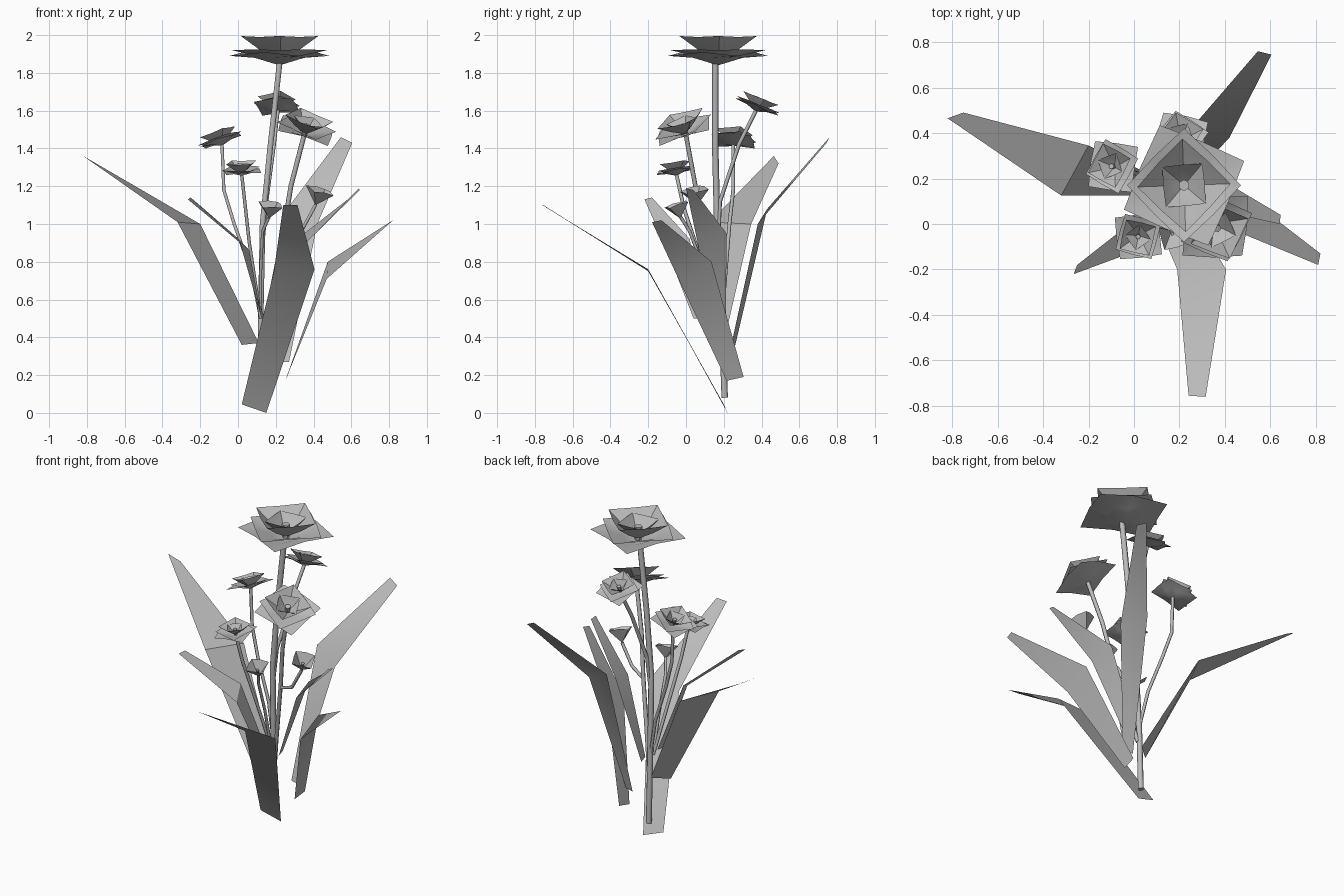
import bpy
import bmesh
import math
from mathutils import Vector

cube = bpy.data.objects.get("Cube")
if cube:
    bpy.data.objects.remove(cube, do_unlink=True)

# Single flat colour shared by the whole plant
grey = bpy.data.materials.new("plain_grey")
grey.use_nodes = True
grey.diffuse_color = (0.5, 0.5, 0.5, 1)
grey.node_tree.nodes["Principled BSDF"].inputs["Base Color"].default_value = grey.diffuse_color


def finish(name, bm, angle):
    """Turn a bmesh into a named, shaded object."""
    mesh = bpy.data.meshes.new(name)
    bm.to_mesh(mesh)
    bm.free()
    mesh.materials.append(grey)
    obj = bpy.data.objects.new(name, mesh)
    bpy.context.collection.objects.link(obj)
    bpy.ops.object.select_all(action="DESELECT")
    obj.select_set(True)
    bpy.context.view_layer.objects.active = obj
    bpy.ops.object.shade_smooth_by_angle(angle=math.radians(angle))
    return obj


def leaf(name, base, bend, tip):
    """Folded blade; each argument is the pair of edge points at that level."""
    bm = bmesh.new()
    rows = [[bm.verts.new(p) for p in pair] for pair in (base, bend, tip)]
    for low, high in zip(rows, rows[1:]):
        bm.faces.new((low[0], low[1], high[1], high[0]))
    finish(name, bm, 30)


def stem(name, radius, *points):
    """Thin round tube through the given points."""
    curve = bpy.data.curves.new(name, "CURVE")
    curve.dimensions = "3D"
    curve.bevel_depth = radius
    curve.bevel_resolution = 1
    curve.use_fill_caps = True
    spline = curve.splines.new("POLY")
    spline.points.add(len(points) - 1)
    for target, p in zip(spline.points, points):
        target.co = (*p, 1)
        target.radius = 1
    curve.materials.append(grey)
    bpy.context.collection.objects.link(bpy.data.objects.new(name, curve))


def petal_layer(bm, radius, turn, z_base, z_half, z_mid, z_corner):
    """Square dish: a centre point, a half-way ring and a square rim."""
    centre = bm.verts.new((0, 0, z_base))
    rings = []
    for part in (0.5, 1):
        ring = []
        for i in range(8):
            corner = i % 2 == 0
            a = math.radians(turn) + i * math.pi / 4
            r = radius * part * (1 if corner else 0.73)
            z = z_half if part < 1 else (z_corner if corner else z_mid)
            ring.append(bm.verts.new((r * math.cos(a), r * math.sin(a), z)))
        rings.append(ring)
    inner, outer = rings
    for i in range(8):
        j = (i + 1) % 8
        bm.faces.new((centre, inner[i], inner[j]))
        bm.faces.new((inner[i], outer[i], outer[j], inner[j]))


def place(obj, position, axis, size, spin=0):
    obj.location = position
    obj.scale = (size, size, size)
    turn = Vector((0, 0, 1)).rotation_difference(Vector(axis))
    obj.rotation_euler = (turn.to_matrix().to_4x4()).to_euler()
    obj.rotation_euler.rotate_axis("Z", math.radians(spin))


def pistil(bm, height):
    made = bmesh.ops.create_cone(bm, cap_ends=True, segments=6, radius1=0.02,
                                 radius2=0.025, depth=height)
    bmesh.ops.translate(bm, verts=made["verts"], vec=(0, 0, height / 2))


def flower(name, position, axis, size, spin=0):
    """Open bloom: two spread skirts, a cup, a small inner cup and a pistil."""
    bm = bmesh.new()
    petal_layer(bm, 0.285, 22, -0.01, 0.03, 0.06, 0.04)
    petal_layer(bm, 0.25, 0, 0, 0.04, 0.075, 0.07)
    petal_layer(bm, 0.205, 2, 0.01, 0.07, 0.14, 0.145)
    petal_layer(bm, 0.125, 50, 0.02, 0.06, 0.12, 0.12)
    pistil(bm, 0.09)
    place(finish(name, bm, 50), position, axis, size, spin)


def bud(name, position, axis, size, spin=0):
    """Half-open bud: one deep square cup with a pistil."""
    bm = bmesh.new()
    petal_layer(bm, 0.22, 45, 0, 0.11, 0.24, 0.22)
    pistil(bm, 0.14)
    place(finish(name, bm, 50), position, axis, size, spin)


# Leaves
leaf("left_back_leaf",
     ((0.02, 0.125, 0.36), (0.11, 0.2, 0.37)),
     ((-0.32, 0.125, 1.01), (-0.2, 0.345, 1.0)),
     ((-0.82, 0.465, 1.36), (-0.75, 0.49, 1.32)))
leaf("right_back_leaf",
     ((0.21, 0.24, 0.27), (0.27, 0.22, 0.27)),
     ((0.26, 0.43, 1.08), (0.42, 0.38, 1.0)),
     ((0.545, 0.76, 1.46), (0.605, 0.745, 1.43)))
leaf("front_leaf",
     ((0.02, 0.2, 0.045), (0.15, 0.22, 0.0)),
     ((0.19, -0.2, 0.75), (0.405, -0.2, 0.76)),
     ((0.24, -0.755, 1.1), (0.315, -0.76, 1.1)))
leaf("right_leaf",
     ((0.25, 0.215, 0.17), (0.26, 0.305, 0.19)),
     ((0.47, -0.04, 0.71), (0.475, 0.135, 0.8)),
     ((0.81, -0.18, 1.01), (0.82, -0.13, 1.02)))
leaf("left_front_leaf",
     ((0.125, 0.04, 0.5), (0.14, 0.09, 0.5)),
     ((0.06, -0.1, 0.86), (0.005, 0.02, 0.92)),
     ((-0.265, -0.22, 1.13), (-0.25, -0.18, 1.14)))
leaf("right_middle_leaf",
     ((0.19, 0.14, 0.46), (0.17, 0.21, 0.46)),
     ((0.37, 0.06, 0.91), (0.35, 0.215, 0.95)),
     ((0.64, 0.0, 1.19), (0.645, 0.04, 1.18)))

# Stems
stem("main_stem", 0.017, (0.22, 0.155, 1.85), (0.17, 0.155, 1.4),
     (0.13, 0.165, 1.0), (0.12, 0.19, 0.5), (0.12, 0.205, 0.08))
stem("back_stem", 0.011, (0.21, 0.37, 1.6), (0.19, 0.28, 1.42),
     (0.15, 0.18, 1.12), (0.13, 0.17, 0.9))
stem("right_stem", 0.013, (0.35, 0.0, 1.47), (0.28, 0.05, 1.2),
     (0.24, 0.09, 0.95), (0.16, 0.16, 0.55), (0.13, 0.19, 0.4))
stem("left_stem", 0.01, (-0.085, 0.25, 1.43), (-0.075, 0.25, 1.18),
     (-0.02, 0.23, 1.0), (0.07, 0.21, 0.75), (0.12, 0.19, 0.5))
stem("front_stem", 0.01, (0.02, -0.05, 1.26), (0.04, -0.01, 1.08),
     (0.06, 0.05, 0.9), (0.12, 0.16, 0.5))
stem("right_bud_stem", 0.01, (0.41, 0.06, 1.1), (0.34, 0.06, 0.97),
     (0.24, 0.09, 0.93))
stem("front_bud_stem", 0.009, (0.165, -0.03, 1.04), (0.13, 0.02, 0.96),
     (0.12, 0.1, 0.75), (0.12, 0.16, 0.5))

# Blooms
flower("top_flower", (0.22, 0.17, 1.85), (0, 0, 1), 1)
flower("back_flower", (0.205, 0.37, 1.6), (0, 0.4, 1), 0.5, 10)
flower("right_flower", (0.35, 0, 1.47), (0.3, -0.35, 1), 0.68, 20)
flower("left_flower", (-0.085, 0.25, 1.42), (-0.35, 0.1, 1), 0.5, 15)
flower("front_flower", (0.02, -0.05, 1.26), (-0.05, -0.15, 1), 0.46, 30)

# Buds
bud("right_bud", (0.41, 0.06, 1.1), (0.3, -0.2, 1), 0.37, 25)
bud("front_bud", (0.165, -0.03, 1.03), (0.1, -0.3, 1), 0.34, 15)
